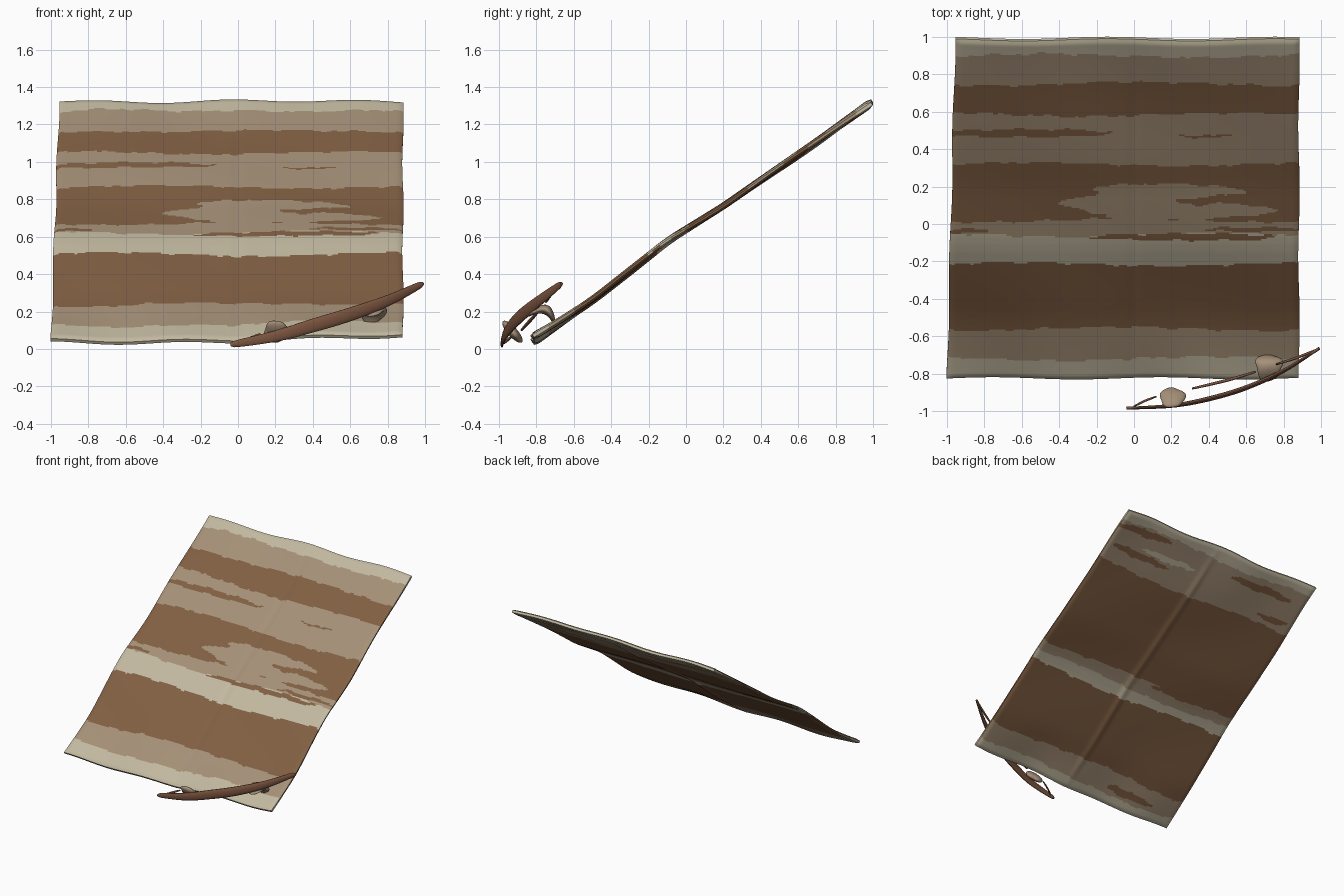
import bpy, bmesh, math
from mathutils import Vector, Matrix

cube = bpy.data.objects.get("Cube")
if cube:
    bpy.data.objects.remove(cube, do_unlink=True)


def material(name, rgb):
    m = bpy.data.materials.new(name)
    m.use_nodes = True
    m.diffuse_color = (*rgb, 1)
    m.node_tree.nodes["Principled BSDF"].inputs["Base Color"].default_value = (*rgb, 1)
    return m


brown = material("brown", (0.22, 0.115, 0.056))
tan = material("tan", (0.375, 0.28, 0.185))
cream = material("cream", (0.54, 0.485, 0.35))
wood = material("reddish brown", (0.20, 0.09, 0.05))
stone_tan = material("stone tan", (0.38, 0.28, 0.19))
BROWN, TAN, CREAM = range(3)


def finish(name, bm, mats, angle=50):
    bmesh.ops.recalc_face_normals(bm, faces=bm.faces)
    mesh = bpy.data.meshes.new(name)
    bm.to_mesh(mesh)
    bm.free()
    for m in mats:
        mesh.materials.append(m)
    ob = bpy.data.objects.new(name, mesh)
    bpy.context.collection.objects.link(ob)
    bpy.ops.object.select_all(action="DESELECT")
    bpy.context.view_layer.objects.active = ob
    ob.select_set(True)
    bpy.ops.object.shade_smooth_by_angle(angle=math.radians(angle))
    return ob


# Tilted sheet: side profile as (y, z)
PROFILE = [(-0.82, 0.04), (-0.5, 0.26), (-0.2, 0.5), (-0.1, 0.58), (0, 0.642),
           (0.2, 0.765), (0.4, 0.905), (0.7, 1.11), (1.0, 1.325)]
# Stripes from front to back as (upper y limit, colour)
TOP = [(-0.72, CREAM), (-0.56, TAN), (-0.215, BROWN), (-0.06, CREAM), (0.02, TAN),
       (0.32, BROWN), (0.585, TAN), (0.75, BROWN), (0.9, TAN), (2, CREAM)]
UNDER = [(-0.74, CREAM), (-0.6, TAN), (-0.15, BROWN), (-0.08, CREAM),
         (0.0, TAN), (0.64, BROWN), (0.93, TAN), (2, CREAM)]
# Streaks and worn patches as (x, y, half length, half width, colour)
TOP_PATCHES = [(0.0, 0.11, 0.36, 0.07, TAN), (0.18, 0.18, 0.4, 0.035, TAN),
               (0.2, 0.05, 0.35, 0.03, TAN), (0.52, 0.075, 0.2, 0.035, TAN),
               (0.4, 0.125, 0.16, 0.015, BROWN), (-0.6, 0.485, 0.5, 0.02, BROWN),
               (0.43, 0.47, 0.14, 0.006, BROWN), (0.3, -0.07, 0.5, 0.018, BROWN),
               (0.6, -0.03, 0.25, 0.012, BROWN), (-0.92, -0.04, 0.13, 0.012, BROWN)]
UNDER_PATCHES = [(0.65, 0.9, 0.25, 0.025, BROWN), (0.6, 0.75, 0.27, 0.022, BROWN),
                 (0.3, 0.8, 0.25, 0.02, CREAM), (-0.55, 0.86, 0.3, 0.025, BROWN),
                 (-0.8, 0.7, 0.14, 0.02, BROWN), (-0.45, -0.03, 0.4, 0.05, TAN),
                 (-0.5, 0.0, 0.3, 0.025, BROWN), (-0.5, -0.7, 0.22, 0.025, BROWN)]


def height(y):
    for (a, za), (b, zb) in zip(PROFILE, PROFILE[1:]):
        if y <= b:
            return za + (zb - za) * (y - a) / (b - a)
    return PROFILE[-1][1]


def place(u, v, side):
    """Point on the sheet for u, v in -1..1; side is 1 on top and -1 below."""
    y = 0.085 + 0.905 * v
    left = -0.978 + 0.022 * v
    x = left + (0.882 - left) * (u + 1) / 2
    x += 0.004 * math.sin(9 * y) * abs(u)
    z = sum(height(y + d) for d in (-0.04, 0, 0.04)) / 3 if abs(v) < 0.95 else height(y)
    end = abs(v) ** 4
    z += end * 0.007 * math.sin(9 * x + 2 * v) + 0.04 * max(0, x) * max(0, -v) ** 3
    z += 0.004 * math.sin(7 * y + 4 * x)
    y += end * 0.006 * math.cos(7 * x + v)
    rim = min(1 - abs(u), 1 - abs(v))
    half = 0.014 * min(1, 0.35 + rim * 30) + 0.004 * end
    seam = math.exp(-(x / 0.025) ** 2) * (1 - end)
    off = side * half - seam * (0.004 if side > 0 else 0.009)
    return Vector((x, y - 0.58 * off, z + 0.81 * off))


def stripe(x, y, top):
    stretch = 0.008 * math.sin(23 * x) + 0.005 * math.sin(51 * x + 9 * y)
    for cx, cy, rx, ry, colour in reversed(TOP_PATCHES if top else UNDER_PATCHES):
        dy = y - cy + stretch * 0.5
        if ((x - cx + 0.05 * math.sin(70 * y)) / rx) ** 2 + (dy / ry) ** 2 < 1:
            return colour
    for i, (limit, colour) in enumerate(TOP if top else UNDER):
        if y < limit + 0.01 * math.sin(4 * x + 2 * i) + stretch * 0.5:
            return colour


bm = bmesh.new()
bmesh.ops.create_grid(bm, x_segments=130, y_segments=220, size=1)
upper = list(bm.verts)
ext = bmesh.ops.extrude_face_region(bm, geom=bm.faces[:], use_keep_orig=True)
lower = [g for g in ext["geom"] if isinstance(g, bmesh.types.BMVert)]
for verts, side in ((upper, 1), (lower, -1)):
    for v in verts:
        v.co = place(v.co.x, v.co.y, side)
bmesh.ops.recalc_face_normals(bm, faces=bm.faces)
for f in bm.faces:
    c = f.calc_center_median()
    f.material_index = stripe(c.x, c.y, f.normal.z > 0)
finish("striped_sheet", bm, [brown, tan, cream])


# Curved wooden strips: an oval section swept along a smooth path
def spline(pts, t):
    i = min(int(t), len(pts) - 2)
    f = t - i
    a, b, c, d = (Vector(pts[max(0, min(len(pts) - 1, k))]) for k in range(i - 1, i + 3))
    return 0.5 * (2 * b + (c - a) * f + (2 * a - 5 * b + 4 * c - d) * f * f
                  + (3 * b - a - 3 * c + d) * f ** 3)


def strip(name, pts, tall, thick, tip=0.35, rings=40, sides=14):
    bm = bmesh.new()
    loops = []
    last = len(pts) - 1
    for r in range(rings + 1):
        s = r / rings
        p = spline(pts, s * last)
        step = spline(pts, min(1, s + 0.01) * last) - spline(pts, max(0, s - 0.01) * last)
        across = step.cross(Vector((0, 0, 1))).normalized()
        up = across.cross(step).normalized()
        size = tip + (1 - tip) * math.sin(math.pi * s) ** 0.7 if 0 < r < rings else tip * 0.6
        ring = []
        for k in range(sides):
            a = math.tau * k / sides
            ring.append(bm.verts.new(p + across * math.cos(a) * thick / 2 * max(size, 0.6)
                                     + up * math.sin(a) * tall / 2 * size))
        loops.append(ring)
    for a, b in zip(loops, loops[1:]):
        for k in range(sides):
            bm.faces.new((a[k], a[k - 1], b[k - 1], b[k]))
    bm.faces.new(loops[0])
    bm.faces.new(loops[-1])
    finish(name, bm, [wood])


strip("curved_bow", [(-0.04, -0.985, 0.022), (0.2, -0.972, 0.068), (0.4, -0.935, 0.125),
                     (0.6, -0.875, 0.185), (0.8, -0.785, 0.258), (0.99, -0.665, 0.35)],
      0.075, 0.027)
strip("inner_strip", [(0.31, -0.88, 0.1), (0.5, -0.835, 0.15), (0.65, -0.79, 0.2)],
      0.02, 0.016, 0.6)
strip("inner_strip_far_end", [(0.76, -0.75, 0.25), (0.87, -0.715, 0.3), (0.98, -0.67, 0.348)],
      0.02, 0.014, 0.6)
strip("inner_strip_near_end", [(0.0, -0.975, 0.03), (0.06, -0.945, 0.055), (0.12, -0.922, 0.08)],
      0.016, 0.012, 0.6)


# Flat pebbles resting behind the bow
def pebble(name, centre, radii, tilt, bend):
    bm = bmesh.new()
    bmesh.ops.create_icosphere(bm, subdivisions=4, radius=1)
    turn = Matrix.Rotation(math.radians(tilt), 3, "X")
    for v in bm.verts:
        a = math.atan2(v.co.y, v.co.x)
        wobble = 1 + 0.06 * math.sin(3 * a + 1) + 0.04 * math.sin(5 * a)
        x, y, z = v.co.x * radii[0] * wobble, v.co.y * radii[1] * wobble, v.co.z * radii[2]
        v.co = turn @ Vector((x, y, z - bend * y * y)) + Vector(centre)
    finish(name, bm, [stone_tan])


pebble("near_pebble", (0.205, -0.928, 0.092), (0.068, 0.075, 0.026), -48, 0)
pebble("far_pebble", (0.72, -0.75, 0.21), (0.072, 0.075, 0.026), -20, 11)
